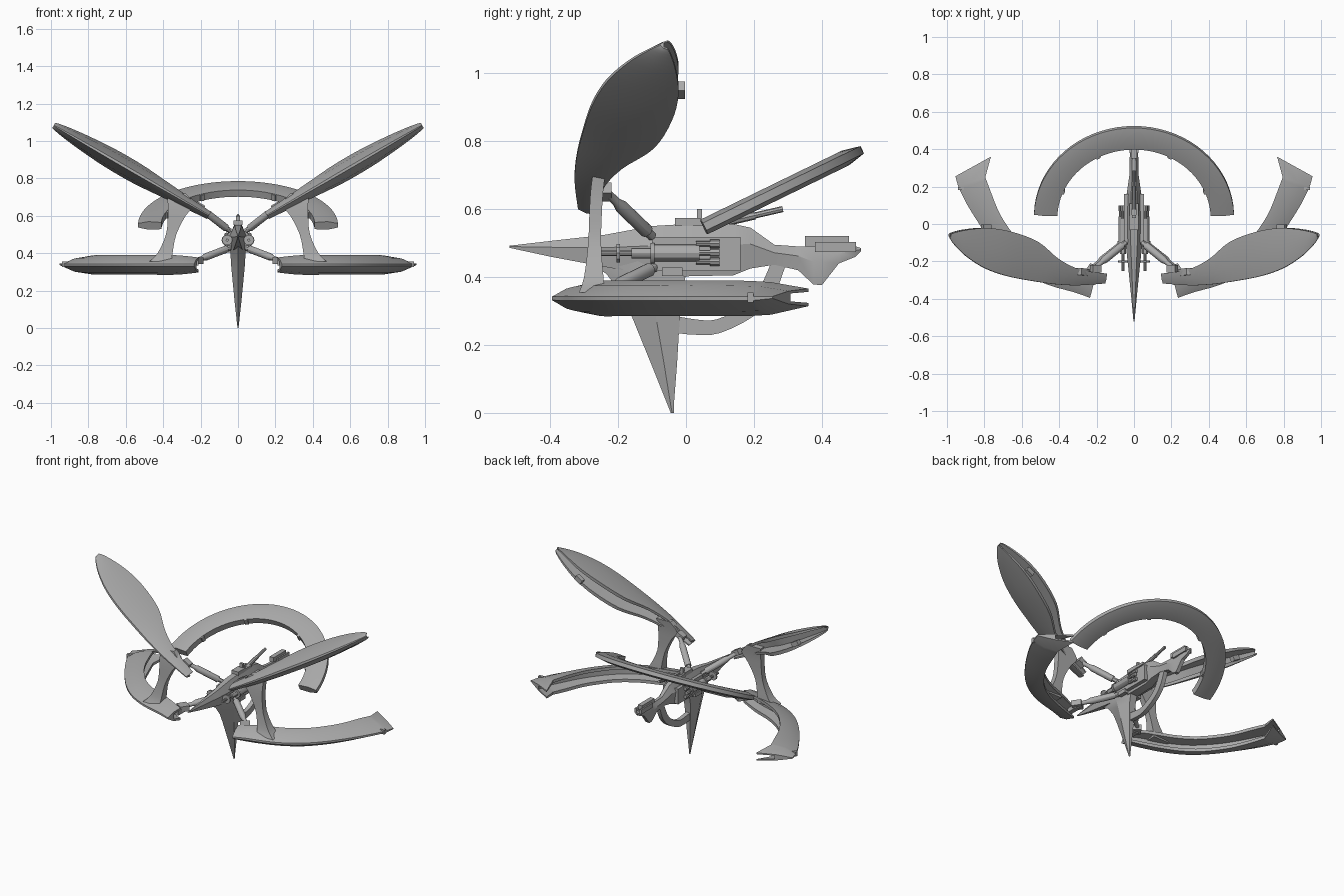
import bpy, bmesh, math
from mathutils import Vector, Matrix

if "Cube" in bpy.data.objects:
    bpy.data.objects.remove(bpy.data.objects["Cube"])

grey = bpy.data.materials.new("hull_grey")
grey.diffuse_color = (0.4, 0.4, 0.4, 1)
grey.use_nodes = True
grey.node_tree.nodes["Principled BSDF"].inputs["Base Color"].default_value = grey.diffuse_color


def finish(name, bm, mirror=False, angle=30):
    bmesh.ops.recalc_face_normals(bm, faces=bm.faces)
    me = bpy.data.meshes.new(name)
    bm.to_mesh(me)
    bm.free()
    me.materials.append(grey)
    ob = bpy.data.objects.new(name, me)
    bpy.context.collection.objects.link(ob)
    bpy.context.view_layer.objects.active = ob
    ob.select_set(True)
    bpy.ops.object.shade_smooth_by_angle(angle=math.radians(angle))
    ob.select_set(False)
    if mirror:
        ob.modifiers.new("mirror", 'MIRROR').use_mirror_merge = False
    return ob


def loft(name, rings, mirror=False, angle=30):
    """Skin a list of equal-length closed sections and cap the ends."""
    bm = bmesh.new()
    vs = [[bm.verts.new(p) for p in r] for r in rings]
    n = len(vs[0])
    for a, b in zip(vs, vs[1:]):
        for i in range(n):
            j = (i + 1) % n
            bm.faces.new((a[i], a[j], b[j], b[i]))
    bm.faces.new(vs[0])
    bm.faces.new(vs[-1])
    return finish(name, bm, mirror, angle)


def rod(name, a, b, radii, sides=12, mirror=True):
    """Stepped round rod: radii is a list of (fraction along, radius)."""
    a, b = Vector(a), Vector(b)
    q = (b - a).to_track_quat('Z', 'Y')
    rings = []
    for t, r in radii:
        c = a.lerp(b, t)
        rings.append([c + q @ Vector((r * math.cos(k * math.tau / sides),
                                      r * math.sin(k * math.tau / sides), 0))
                      for k in range(sides)])
    return loft(name, rings, mirror)


def box(name, c, size, mirror=True, rot=None):
    bm = bmesh.new()
    bmesh.ops.create_cube(bm, size=1)
    m = Matrix.Translation(c) @ (rot or Matrix()) @ Matrix.Diagonal((*size, 1))
    bmesh.ops.transform(bm, matrix=m, verts=bm.verts)
    return finish(name, bm, mirror)


def resample(rows, n=4):
    """Catmull-Rom refinement of a station table."""
    out = []
    for i in range(len(rows) - 1):
        p = [rows[max(i - 1, 0)], rows[i], rows[i + 1], rows[min(i + 2, len(rows) - 1)]]
        for k in range(n):
            t = k / n
            out.append([0.5 * (2 * b + (c - a) * t + (2 * a - 5 * b + 4 * c - d) * t * t
                               + (3 * b - a - 3 * c + d) * t ** 3) for a, b, c, d in zip(*p)])
    return out + [list(rows[-1])]


def wing_section(lead, trail, mid, top, bot):
    """Wedge: thin leading edge, thick trailing edge with a channel in it.
    Pairs are (fraction from lead to trail, height fraction)."""
    prof = [(0, -.12), (0, .12), (.45, .72), (1, 1), (1, .62), (.5, .45),
            (.5, -.45), (1, -.62), (1, -1), (.45, -.75)]
    lead, trail = Vector(lead), Vector(trail)
    pts = []
    for f, h in prof:
        p = lead.lerp(trail, f)
        pts.append((p.x, p.y, mid + h * (top if h > 0 else bot)))
    return pts


# Lower crescent wings: lead x,y, trail x,y, half height
low = [(.235, -.395, .21, -.30, .04), (.32, -.365, .33, -.25, .052), (.46, -.325, .47, -.195, .052),
       (.59, -.26, .58, -.125, .052), (.70, -.165, .66, -.035, .052), (.80, -.04, .72, .06, .052),
       (.89, .10, .765, .17, .052), (.94, .20, .795, .25, .048)]
rings = [wing_section((a, b, 0), (c, d, 0), .337, h, h) for a, b, c, d, h in resample(low)]
rings.append(wing_section((.955, .255, 0), (.765, .36, 0), .34, .026, .026))
loft("lower_wing", rings, True)

# Upper blade wings, raked up: x, lead y, trail y, half thickness
up = [(.155, -.318, -.265, .022), (.30, -.328, -.245, .034), (.42, -.322, -.19, .045),
      (.54, -.305, -.095, .055), (.68, -.278, -.042, .055), (.80, -.235, -.022, .046),
      (.90, -.17, -.03, .034), (.965, -.105, -.045, .022), (.985, -.075, -.055, .015)]
slope = math.radians(30)
rings = []
for x, l, t, h in resample(up):
    z = .86 + .58 * (x - .6)
    r = wing_section((0, l, 0), (0, t, 0), 0, h, h)
    rings.append([(x - p[2] * math.sin(slope), p[1], z + p[2] * math.cos(slope)) for p in r])
loft("upper_wing", rings, True)

# Lugs set into the wings
box("lower_wing_lug", (.925, .19, .34), (.03, .018, .03))
box("upper_wing_lug", (.79, -.018, .95), (.05, .03, .03), rot=Matrix.Rotation(-slope, 4, 'Y'))

# Curved struts joining lower and upper wings: z, x min, x max, y min, y max
strut = [(.355, .355, .475, -.315, -.24), (.40, .35, .43, -.30, -.243), (.50, .33, .385, -.288, -.25),
         (.60, .28, .375, -.284, -.247), (.66, .235, .375, -.28, -.243), (.72, .28, .38, -.272, -.235)]
loft("wing_strut", [[(a, c, z), (b, c, z), (b, d, z), (a, d, z)]
                    for z, a, b, c, d in resample(strut, 3)], True)

# Tilted half ring behind the body
tilt = Matrix.Translation((0, .038, .54)) @ Matrix.Rotation(math.radians(26), 4, 'X')
prof = [(.535, -.012), (.535, .012), (.48, .024), (.41, .020), (.41, -.020), (.48, -.024)]
rings = []
for k in range(37):
    a = math.radians(2 + 176 * k / 36)
    rings.append([tilt @ Vector((r * math.cos(a), r * math.sin(a), w)) for r, w in prof])
loft("rear_ring", rings)
for a in (22, 62):
    t = math.radians(a)
    p = tilt @ Vector((.41 * math.cos(t), .41 * math.sin(t), 0))
    box("ring_lug", p, (.018, .022, .036),
        rot=tilt.to_3x3().to_4x4() @ Matrix.Rotation(t, 4, 'Z'))

# Fuselage: y, top, bottom, half width
body = [(-.52, .492, .486, .003), (-.40, .506, .46, .014), (-.24, .524, .43, .03),
        (-.10, .55, .405, .045), (.0, .556, .402, .045), (.14, .556, .405, .042),
        (.19, .545, .425, .035), (.26, .495, .436, .025), (.33, .49, .42, .024),
        (.375, .49, .378, .022), (.40, .49, .376, .02), (.45, .49, .44, .018),
        (.50, .49, .46, .014), (.515, .485, .475, .01)]
rings = []
for y, t, b, w in body:
    m = b + (t - b) * .6
    rings.append([(w * .4, y, t), (w, y, m), (w * .65, y, b), (-w * .65, y, b), (-w, y, m), (-w * .4, y, t)])
loft("fuselage", rings)

# Keel spike under the body: z, front y, back y, half width
keel = [(.46, -.32, .02, .03), (.41, -.235, .0, .04), (.35, -.19, -.012, .038), (.285, -.16, -.018, .032),
        (.15, -.105, -.026, .019), (.02, -.053, -.036, .005), (0, -.045, -.036, .002)]
loft("keel_spike", [[(0, a, z), (w, a + (b - a) * .5, z), (w * .6, b, z),
                     (-w * .6, b, z), (-w, a + (b - a) * .5, z)] for z, a, b, w in keel])

# Curved hook from the tail down to the keel: outer y,z, inner y,z
hook = [(-.03, .235, -.03, .285), (.03, .23, .03, .275), (.10, .235, .09, .275),
        (.20, .285, .17, .315), (.26, .35, .215, .365), (.295, .44, .25, .44)]
loft("tail_hook", [[(-.014, a, b), (.014, a, b), (.014, c, d), (-.014, c, d)]
                   for a, b, c, d in resample(hook, 3)])

# Tail block, top deck details and angled rear barrel
box("tail_block", (0, .415, .505), (.03, .13, .03), False)
box("tail_fin", (.018, .44, .488), (.012, .12, .03))
box("deck_block", (0, .005, .562), (.05, .075, .024), False)
box("deck_rail", (.018, .06, .56), (.014, .10, .016))
box("deck_post", (0, .04, .575), (.022, .015, .05), False)
rod("deck_barrel", (0, .08, .553), (0, .285, .6), [(0, .012), (.6, .012), (.6, .009), (1, .009)], 8, False)

# Side housings and weapon clusters
box("side_housing", (.042, .03, .468), (.025, .26, .10))
box("side_foot", (.05, -.04, .415), (.025, .06, .025))
rod("side_drum", (.058, -.16, .47), (.058, .04, .47),
    [(0, .016), (.28, .016), (.28, .03), (.34, .03), (.34, .025), (1, .025)])
rod("side_muzzle", (.058, -.25, .47), (.058, -.15, .47),
    [(0, .008), (.45, .008), (.45, .028), (.55, .028), (.55, .008), (1, .008)], 10)
for x, z in ((.062, .445), (.072, .472), (.062, .498)):
    rod("rear_barrel", (x, .03, z), (x, .098, z), [(0, .008), (.6, .008), (.6, .012), (1, .012)], 8)

# Arms from the body to the wings, with end joints
arm = [(0, .014), (.12, .014), (.12, .02), (.7, .02), (.8, .013), (1, .013)]
rod("upper_arm", (.045, -.10, .52), (.205, -.23, .645), arm)
rod("lower_arm", (.04, -.09, .43), (.225, -.235, .36), arm)
box("upper_joint", (.205, -.24, .65), (.05, .04, .035), rot=Matrix.Rotation(-slope, 4, 'Y'))
box("lower_joint", (.225, -.25, .36), (.06, .06, .035), rot=Matrix.Rotation(.6, 4, 'Z'))
box("lower_tie", (.225, -.285, .35), (.03, .08, .03))
